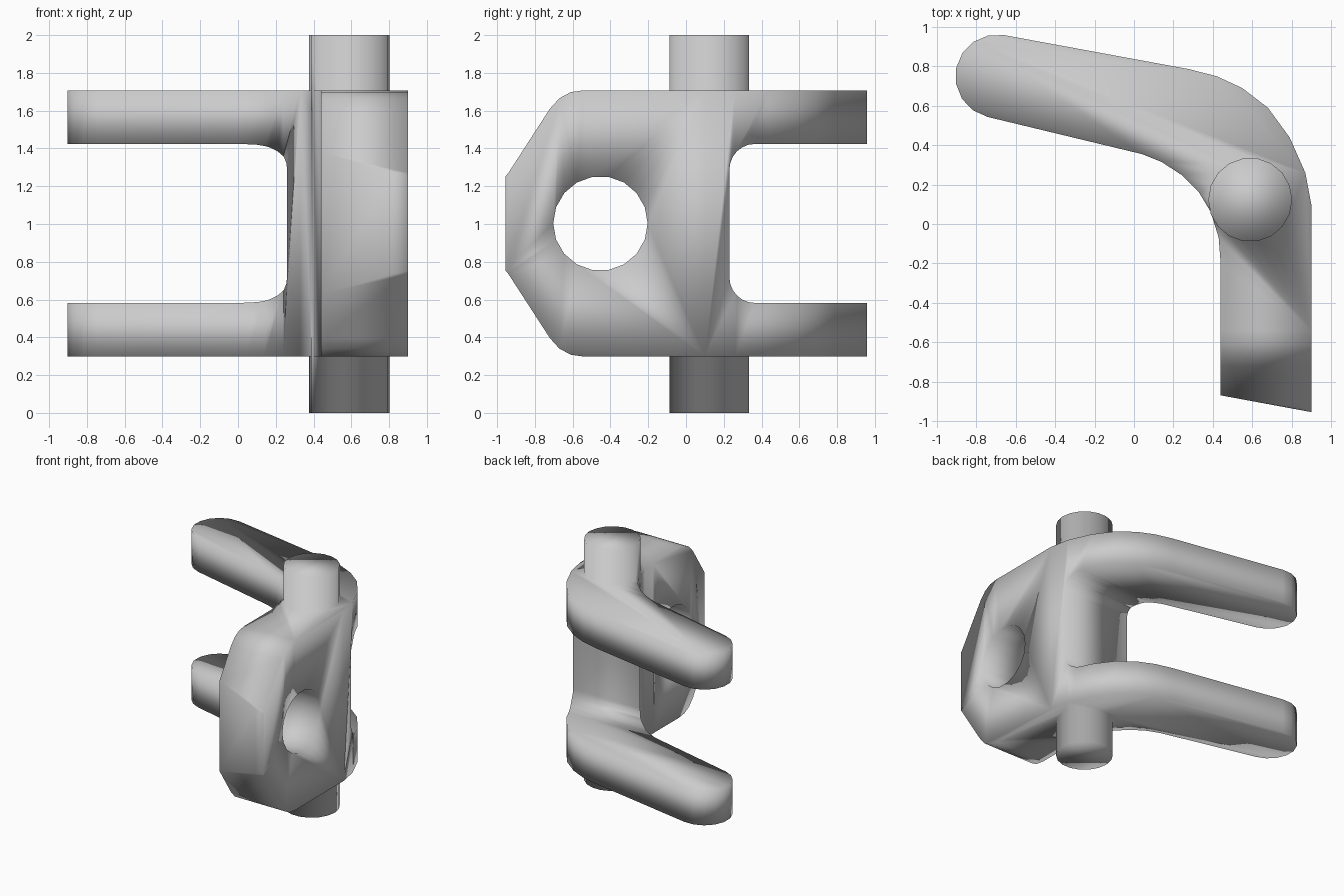
import bpy
import bmesh
from math import cos, sin, pi, radians
from mathutils import Matrix, Vector

cube = bpy.data.objects.get("Cube")
if cube:
    bpy.data.objects.remove(cube, do_unlink=True)


def arc(cx, cy, r, start, end, steps):
    """Points along a circular arc, angles in degrees."""
    angles = [radians(start + (end - start) * i / steps) for i in range(steps + 1)]
    return [(cx + r * cos(a), cy + r * sin(a)) for a in angles]


def prism(name, outline, low, high, along_x=False):
    """Extrude an outline along z, or a (y, z) outline along x."""
    bm = bmesh.new()
    place = (lambda u, v: (low, u, v)) if along_x else (lambda u, v: (u, v, low))
    face = bm.faces.new([bm.verts.new(place(u, v)) for u, v in outline])
    ext = bmesh.ops.extrude_face_region(bm, geom=[face])
    shift = Vector((high - low, 0, 0) if along_x else (0, 0, high - low))
    moved = [g for g in ext["geom"] if isinstance(g, bmesh.types.BMVert)]
    bmesh.ops.translate(bm, verts=moved, vec=shift)
    bmesh.ops.recalc_face_normals(bm, faces=bm.faces)
    mesh = bpy.data.meshes.new(name)
    bm.to_mesh(mesh)
    bm.free()
    obj = bpy.data.objects.new(name, mesh)
    bpy.context.collection.objects.link(obj)
    return obj


def combine(target, tool, operation):
    """Apply a boolean and discard the tool."""
    mod = target.modifiers.new(operation.title(), "BOOLEAN")
    mod.operation = operation
    mod.solver = "EXACT"
    mod.object = tool
    bpy.context.view_layer.objects.active = target
    bpy.ops.object.modifier_apply(modifier=mod.name)
    bpy.data.objects.remove(tool, do_unlink=True)


MID = 1.003

# Bent plan shape: front plate sweeping round into the rear arms
plan = [(0.44, -0.87), (0.9, -0.955), (0.9, 0.1), (0.87, 0.26), (0.79, 0.44),
        (0.68, 0.59), (0.55, 0.69), (0.42, 0.75), (0.28, 0.786)]
plan += arc(-0.695, 0.75, 0.212, 80, 257, 8)
plan += [(0.04, 0.355), (0.14, 0.315), (0.24, 0.25), (0.33, 0.16),
         (0.39, 0.06), (0.43, -0.07), (0.44, -0.2)]
bracket = prism("clevis_bracket", plan, 0.298, 1.708)

# Side shape: chamfered nose and a rounded slot that separates the two arms
lower = [(-0.97, 0.77), (-0.94, 0.735), (-0.72, 0.395), (-0.67, 0.34),
         (-0.61, 0.308), (-0.54, 0.298), (-0.54, 0.2), (1.1, 0.2), (1.1, 0.582)]
lower += arc(0.365, 0.717, 0.135, 270, 180, 6)
upper = [(y, 2 * MID - z) for y, z in reversed(lower)]
combine(bracket, prism("side_shape", lower + upper, -1.2, 1.2, True), "INTERSECT")

# Round eye through the front plate
eye = arc(-0.453, MID, 0.25, 0, 360, 18)[:-1]
combine(bracket, prism("eye_cutter", eye, 0, 1.2, True), "DIFFERENCE")

# Pivot stubs above and below
circle = arc(0.59, 0.123, 0.213, 0, 360, 18)[:-1]
for name, low, high in (("lower_stub", 0, 0.4), ("upper_stub", 1.6, 2)):
    combine(bracket, prism(name, circle, low, high), "UNION")

# Soft shading over the whole casting
bracket.data.shade_smooth()
